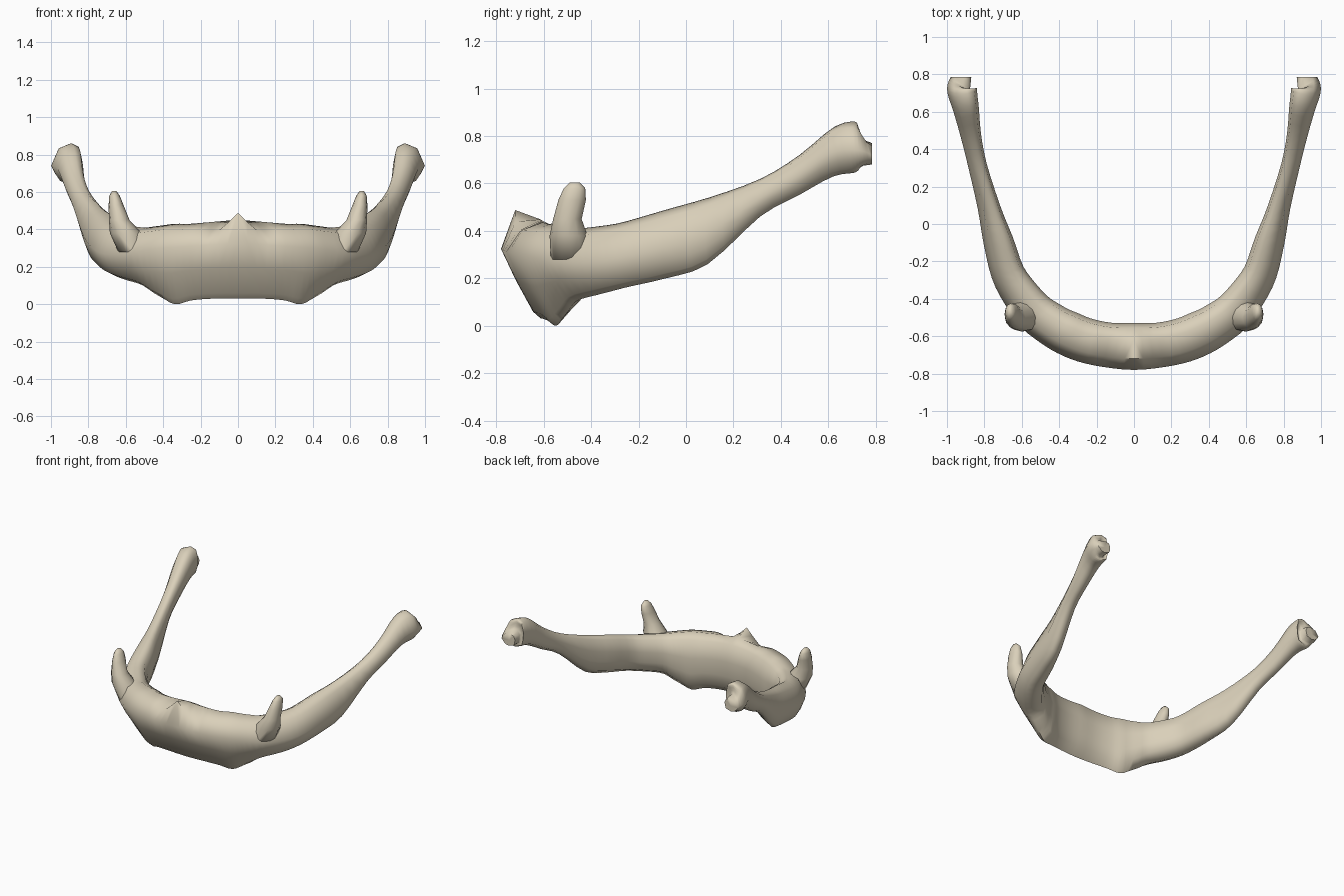
import bpy, bmesh, math
from mathutils import Vector

cube = bpy.data.objects.get("Cube")
if cube:
    bpy.data.objects.remove(cube, do_unlink=True)

bone = bpy.data.materials.new("ivory bone")
bone.use_nodes = True
colour = (0.70, 0.63, 0.49, 1)
bone.diffuse_color = colour
shader = bone.node_tree.nodes["Principled BSDF"]
shader.inputs["Base Color"].default_value = colour
shader.inputs["Roughness"].default_value = 0.8


def loft(name, rings, cap_start):
    """Skin a list of equal-length rings and mirror the result across x."""
    bm = bmesh.new()
    loops = [[bm.verts.new(point) for point in ring] for ring in rings]
    count = len(loops[0])
    for near, far in zip(loops, loops[1:]):
        for i in range(count):
            j = (i + 1) % count
            bm.faces.new((near[i], near[j], far[j], far[i]))
    for loop in ([loops[0]] if cap_start else []) + [loops[-1]]:
        middle = bm.verts.new(sum((v.co for v in loop), Vector()) / count)
        for i in range(count):
            bm.faces.new((loop[i], loop[(i + 1) % count], middle))
    bmesh.ops.recalc_face_normals(bm, faces=bm.faces)
    mesh = bpy.data.meshes.new(name)
    bm.to_mesh(mesh)
    bm.free()
    mesh.materials.append(bone)
    obj = bpy.data.objects.new(name, mesh)
    bpy.context.collection.objects.link(obj)
    mirror = obj.modifiers.new("Mirror", "MIRROR")
    mirror.use_clip = True
    mirror.merge_threshold = 0.002
    for other in bpy.context.selected_objects:
        other.select_set(False)
    bpy.context.view_layer.objects.active = obj
    obj.select_set(True)
    bpy.ops.object.shade_smooth_by_angle(angle=math.radians(70))


def refine(stations, first, steps):
    """Smoothly interpolate between stations; first is the ghost before the start."""
    points = [Vector(s) for s in [first] + stations + [stations[-1]]]
    result = []
    for a, b, c, d in zip(points, points[1:], points[2:], points[3:]):
        for step in range(steps):
            t = step / steps
            result.append(b + t / 2 * ((c - a) + t * ((2 * a - 5 * b + 4 * c - d)
                                       + t * (3 * (b - c) + d - a))))
    return result + [points[-1]]


def blend(value, start, end):
    """Smooth step from zero at start to one at end."""
    t = min(max((value - start) / (end - start), 0), 1)
    return t * t * (3 - 2 * t)


def bell(value, centre, width):
    return math.exp(-((value - centre) / width) ** 2)


def section(station, tangent):
    """Bone cross-section, spanning from the outer edge to the inner edge."""
    x, y, thickness, top, bottom = station
    inward = Vector((-tangent.y, tangent.x)).normalized() * thickness
    horn = blend(x, 0.4, 0.75)
    ridge = 0.7 - 0.25 * horn
    under = 0.46 + 0.26 * horn
    # Central crest with a hollow on each side, and a rounder top on the horns
    lift = 0.16 * bell(x, 0, 0.05) - 0.1 * bell(x, 0.15, 0.05) - 0.05 * horn
    profile = [(0, 0.62), (0.1, 0.92), (0.35, 1), (0.76, 0.93 + lift), (1, ridge),
               (0.52 + under / 2, ridge * 0.55), (under, 0.07),
               (under * 0.6 + 0.05, 0), (0.1, 0.13), (0.03, 0.35)]
    return [(x + inward.x * (1 - u), y + inward.y * (1 - u), bottom + (top - bottom) * t)
            for u, t in profile]


# Curved body running into the long rear horns: outer x, y, thickness, top, bottom
stations = [
    (0, -.78, .25, .45, .03),
    (.16, -.765, .24, .44, .03),
    (.3, -.735, .24, .43, .02),
    (.41, -.69, .24, .43, 0),
    (.5, -.635, .23, .42, .04),
    (.6, -.555, .22, .41, .1),
    (.69, -.43, .2, .42, .13),
    (.76, -.29, .18, .44, .16),
    (.805, -.1, .16, .49, .2),
    (.835, .08, .12, .54, .26),
    (.885, .3, .1, .62, .46),
    (.925, .46, .11, .72, .55),
    (.965, .6, .14, .84, .63),
    (.995, .69, .16, .86, .645),
    (.997, .745, .15, .83, .66),
    (.98, .785, .11, .77, .68),
]
before = (-stations[1][0],) + stations[1][1:]
path = refine(stations, before, 3)
directions = [Vector((1, 0))]
for previous, following in zip(path, path[2:]):
    directions.append((following - previous).to_2d())
directions.append(Vector((0, 1)))
loft("body_and_rear_horns", [section(s, d) for s, d in zip(path, directions)], False)

# Short upright horns at the corners: centre x, y, z and radii across and along
stubs = [(.56, -.48, .28, .08, .09), (.6, -.495, .38, .085, .08),
         (.635, -.5, .45, .055, .06), (.652, -.48, .53, .04, .058),
         (.66, -.47, .58, .028, .045), (.662, -.47, .605, .012, .02)]
ring_angles = [math.tau * k / 12 for k in range(12)]
loft("short_horns", [[(x + across * math.cos(a), y + along * math.sin(a), z)
                      for a in ring_angles] for x, y, z, across, along in stubs], True)
